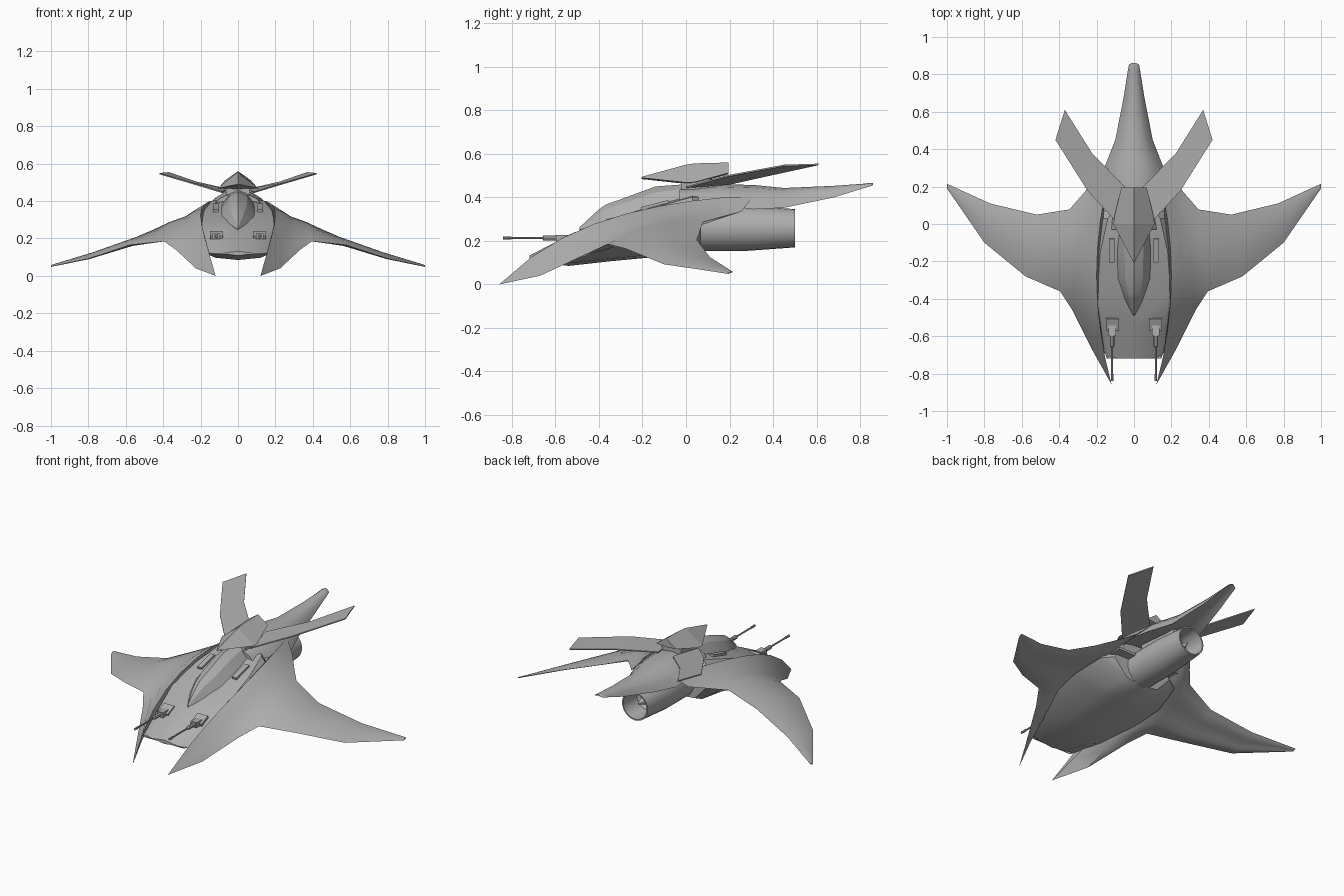
import bpy, bmesh, math
from mathutils import Vector, Matrix

if "Cube" in bpy.data.objects:
    bpy.data.objects.remove(bpy.data.objects["Cube"])

# Dark grey paint used on every part
grey = bpy.data.materials.new("dark_grey")
grey.diffuse_color = (.43, .43, .43, 1)
grey.use_nodes = True
grey.node_tree.nodes["Principled BSDF"].inputs["Base Color"].default_value = grey.diffuse_color


def finish(name, bm, mirror=False, angle=30):
    bmesh.ops.remove_doubles(bm, verts=bm.verts, dist=0.0004)
    bmesh.ops.recalc_face_normals(bm, faces=bm.faces)
    me = bpy.data.meshes.new(name)
    bm.to_mesh(me)
    bm.free()
    me.materials.append(grey)
    ob = bpy.data.objects.new(name, me)
    bpy.context.collection.objects.link(ob)
    if mirror:
        ob.modifiers.new("Mirror", 'MIRROR')
    bpy.ops.object.select_all(action='DESELECT')
    ob.select_set(True)
    bpy.context.view_layer.objects.active = ob
    bpy.ops.object.shade_smooth_by_angle(angle=math.radians(angle))
    return ob


def skin(bm, rings):
    vs = [[bm.verts.new(p) for p in r] for r in rings]
    n = len(vs[0])
    for a, b in zip(vs, vs[1:]):
        for i in range(n):
            j = (i + 1) % n
            bm.faces.new((a[i], a[j], b[j], b[i]))
    bm.faces.new(vs[0])
    bm.faces.new(vs[-1])


def symmetric_loft(name, stations, angle=30):
    # each station: (y, half-section from top centre to bottom centre)
    bm = bmesh.new()
    rings = []
    for y, half in stations:
        pts = half + [(-x, z) for x, z in half[-2:0:-1]]
        rings.append([(x, y, z) for x, z in pts])
    skin(bm, rings)
    return finish(name, bm, angle=angle)


def lathe(name, profile, x, z, sides=24, mirror=False):
    # profile of (radius, y) turned about an axis parallel to y
    bm = bmesh.new()
    rings = []
    for r, y in profile:
        rings.append([(x + r * math.cos(2 * math.pi * k / sides), y,
                       z + r * math.sin(2 * math.pi * k / sides)) for k in range(sides)])
    skin(bm, rings)
    return finish(name, bm, mirror)


def box(name, centre, size, pitch=0, mirror=True):
    bm = bmesh.new()
    m = (Matrix.Translation(centre) @ Matrix.Rotation(pitch, 4, 'X')
         @ Matrix.Diagonal((*size, 1)))
    bmesh.ops.create_cube(bm, size=1, matrix=m)
    return finish(name, bm, mirror)


# Central hull: top z, top half width, side point, bottom half width, bottom z
hull = []
for y, zt, wt, ws, zs, wb, zb in [
        (-.72, .132, .13, .145, .12, .09, .108),
        (-.54, .225, .17, .21, .135, .12, .085),
        (-.36, .305, .195, .29, .18, .14, .105),
        (-.15, .37, .18, .31, .215, .14, .125),
        (.03, .42, .14, .27, .255, .13, .145),
        (.07, .42, .11, .20, .27, .11, .16)]:
    hull.append((y, [(0, zt), (wt, zt - .018), (ws, zs), (wb, zb + .012), (0, zb)]))
symmetric_loft("hull", hull, 40)

# Tail spike
tail = []
for y, w, zt, ze in [(-.03, .12, .44, .39), (.15, .16, .46, .365), (.31, .155, .457, .345),
                     (.45, .10, .443, .352), (.68, .055, .453, .40),
                     (.82, .033, .463, .443), (.852, .027, .467, .452), (.86, .012, .467, .458)]:
    d = zt - ze
    tail.append((y, [(0, zt), (.45 * w, zt - .12 * d), (.8 * w, zt - .5 * d), (w, ze),
                     (.5 * w, ze + .25 * d), (0, ze + .3 * d)]))
symmetric_loft("tail_spike", tail, 45)

# Wing shells, front prongs to wingtips:
# leading point, trailing point, bulge z, extra bulge near the front, bulge x, thickness
columns = [
    ((.12, -.858, .0), (.12, .31, .405), .10, .09, .08, .05),
    ((.225, -.67, .04), (.195, .255, .335), .115, .06, .04, .07),
    ((.33, -.46, .138), (.265, .17, .312), .065, .02, .0, .06),
    ((.395, -.36, .185), (.345, .078, .287), .04, .0, .0, .045),
    ((.58, -.28, .165), (.52, .05, .205), .02, .0, .0, .03),
    ((.80, -.10, .092), (.77, .11, .125), .012, .0, .0, .018),
    ((1.0, .19, .05), (1.0, .215, .058), .003, .0, .0, .006)]
N = 8
rings = []
for le, te, h, hf, bx, th in columns:
    le, te = Vector(le), Vector(te)
    top, bottom = [], []
    for k in range(N + 1):
        t = k / N
        q = 4 * t * (1 - t)
        p = le.lerp(te, t) + Vector((bx * q, 0, q * (h + hf * (1 - t) ** 2)))
        top.append(p)
        if 0 < k < N:
            bottom.append(p - Vector((0, 0, th * min(1, q * 1.5))))
    rings.append(top + bottom[::-1])
bm = bmesh.new()
skin(bm, rings)
finish("wing_shells", bm, True, 35)

# Canopy with faceted ridge
canopy = []
for y, w, zt, zb in [(-.49, .004, .262, .25), (-.40, .05, .345, .28), (-.37, .062, .366, .29),
                     (-.29, .085, .395, .32), (-.14, .092, .45, .36), (.02, .08, .462, .40)]:
    canopy.append((y, [(0, zt), (.55 * w, zt - .3 * (zt - zb)), (w, zb), (0, zb - .02)]))
symmetric_loft("canopy", canopy, 20)

# Pointed dorsal plate above the canopy
plate = []
for y, w, zt, ze in [(-.205, .003, .494, .49), (.0, .11, .55, .468),
                     (.04, .105, .556, .47), (.195, .068, .56, .512)]:
    plate.append((y, [(0, zt), (w, ze), (0, ze - .006)]))
symmetric_loft("dorsal_plate", plate, 10)
box("plate_pedestal", (0, .06, .46), (.13, .16, .05), mirror=False)

# Upswept rear fins
fin = [((.05, .2, .465), (.085, .0, .45)), ((.225, .38, .505), (.25, .18, .50)),
       ((.37, .61, .555), (.42, .45, .55))]
bm = bmesh.new()
skin(bm, [[a, b, (b[0], b[1], b[2] - .007), (a[0], a[1], a[2] - .007)] for a, b in fin])
finish("rear_fins", bm, True, 5)

# Engine with hollow nozzle and centre cone
lathe("engine", [(.06, -.2), (.09, -.1), (.104, .06), (.104, .28), (.088, .5), (.08, .5),
                 (.07, .38), (.045, .36), (.001, .47)], 0, .258)

# Struts joining engine and wing roots
box("engine_struts", (.14, .075, .30), (.15, .1, .015))
box("tail_pylon", (0, .24, .37), (.06, .28, .06), mirror=False)

# Intake blocks beside the canopy
box("side_intakes", (.118, -.14, .357), (.03, .13, .03), .25)

# Twin cannons on the nose
box("cannon_bases", (.115, -.535, .215), (.07, .07, .026), .42)
box("cannon_bodies", (.115, -.57, .212), (.04, .055, .032))
lathe("cannon_barrels", [(.012, -.53), (.012, -.655), (.005, -.66), (.005, -.80),
                         (.007, -.805), (.007, -.84)], .117, .213, 8, True)
